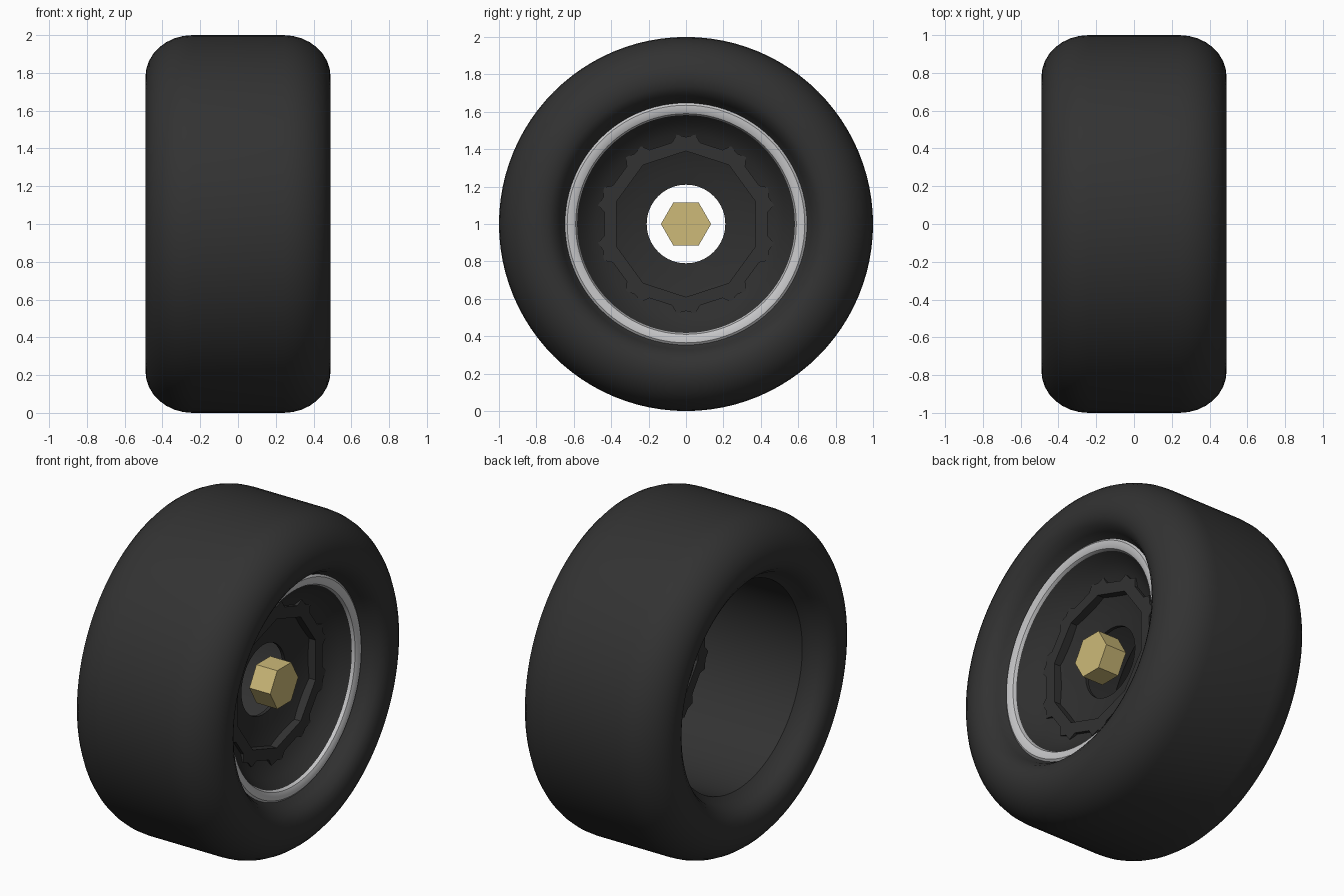
import bpy, bmesh, math

cube = bpy.data.objects.get("Cube")
if cube:
    bpy.data.objects.remove(cube, do_unlink=True)


def material(name, rgb):
    m = bpy.data.materials.new(name)
    m.use_nodes = True
    color = (*rgb, 1)
    m.diffuse_color = color
    bsdf = next(n for n in m.node_tree.nodes if n.type == "BSDF_PRINCIPLED")
    bsdf.inputs["Base Color"].default_value = color
    return m


rubber = material("black rubber", (0.032, 0.032, 0.032))
dark_metal = material("dark metal", (0.028, 0.028, 0.028))
silver = material("silver", (0.57, 0.57, 0.58))
brass = material("brass", (0.61, 0.49, 0.19))


def bridge_rings(name, rings, mat, angle=None):
    """Join a closed series of equal point rings into a solid around the axle."""
    bm = bmesh.new()
    loops = [[bm.verts.new((x, y, z + 1)) for x, y, z in ring] for ring in rings]
    count = len(loops[0])
    for a, b in zip(loops, loops[1:] + loops[:1]):
        for i in range(count):
            j = (i + 1) % count
            bm.faces.new((a[i], a[j], b[j], b[i]))
    bmesh.ops.recalc_face_normals(bm, faces=bm.faces)
    mesh = bpy.data.meshes.new(name)
    bm.to_mesh(mesh)
    bm.free()
    mesh.materials.append(mat)
    obj = bpy.data.objects.new(name, mesh)
    bpy.context.collection.objects.link(obj)
    if angle:
        bpy.ops.object.select_all(action="DESELECT")
        obj.select_set(True)
        bpy.context.view_layer.objects.active = obj
        bpy.ops.object.shade_smooth_by_angle(angle=math.radians(angle))
    return obj


def lathe(name, profile, mat, sides=96):
    """Turn a closed (x, radius) profile around the axle."""
    turns = [2 * math.pi * i / sides for i in range(sides)]
    rings = [[(x, r * math.cos(t), r * math.sin(t)) for t in turns] for x, r in profile]
    return bridge_rings(name, rings, mat, 35)


# Tyre: rounded shoulders and inward-rolled side walls, mirrored across x
shoulder = [(0.24 + 0.25 * math.sin(a), 0.78 + 0.22 * math.cos(a))
            for a in (math.pi / 16 * i for i in range(9))]
half = shoulder + [(0.482, 0.735), (0.46, 0.70), (0.42, 0.672), (0.38, 0.655), (0.345, 0.62)]
lathe("tyre", half + [(-x, r) for x, r in reversed(half)], rubber)

# Silver rim lip on the outer side
lathe("rim_lip", [(0.34, 0.655), (0.368, 0.652), (0.382, 0.635), (0.382, 0.61),
                  (0.372, 0.59), (0.355, 0.582), (0.335, 0.582)], silver)

# Dished wheel disc with an open centre
front = [(0.355, 0.582), (0.30, 0.54), (0.255, 0.48), (0.23, 0.42), (0.205, 0.36), (0.185, 0.28), (0.17, 0.21)]
lathe("wheel_disc", front + [(x - 0.02, r) for x, r in reversed(front)], dark_metal)

# Ten-sided ring with a notched tab at each corner
slope = math.tan(math.pi / 10)
tab = [(-0.075, 0.435), (-0.05, 0.478), (0, 0.465), (0.05, 0.478), (0.075, 0.435)]
outer, inner = [], []
for k in range(10):
    t = math.pi / 2 + k * math.pi / 5
    for side, r in tab:
        for loop, s, radius in ((outer, side, r), (inner, side * 0.85, 0.39 - abs(side) * 0.85 * slope)):
            loop.append((radius * math.cos(t) - s * math.sin(t),
                         radius * math.sin(t) + s * math.cos(t)))
rings = [[(x, y, z) for y, z in loop]
         for x, loop in ((0.26, outer), (0.18, outer), (0.18, inner), (0.26, inner))]
bridge_rings("notched_ring", rings, rubber)

# Hexagonal brass axle nut
bpy.ops.mesh.primitive_cylinder_add(vertices=6, radius=0.134, depth=0.14,
                                    location=(0.24, 0, 1), rotation=(0, math.pi / 2, 0))
nut = bpy.context.object
nut.name = "axle_nut"
nut.data.materials.append(brass)
